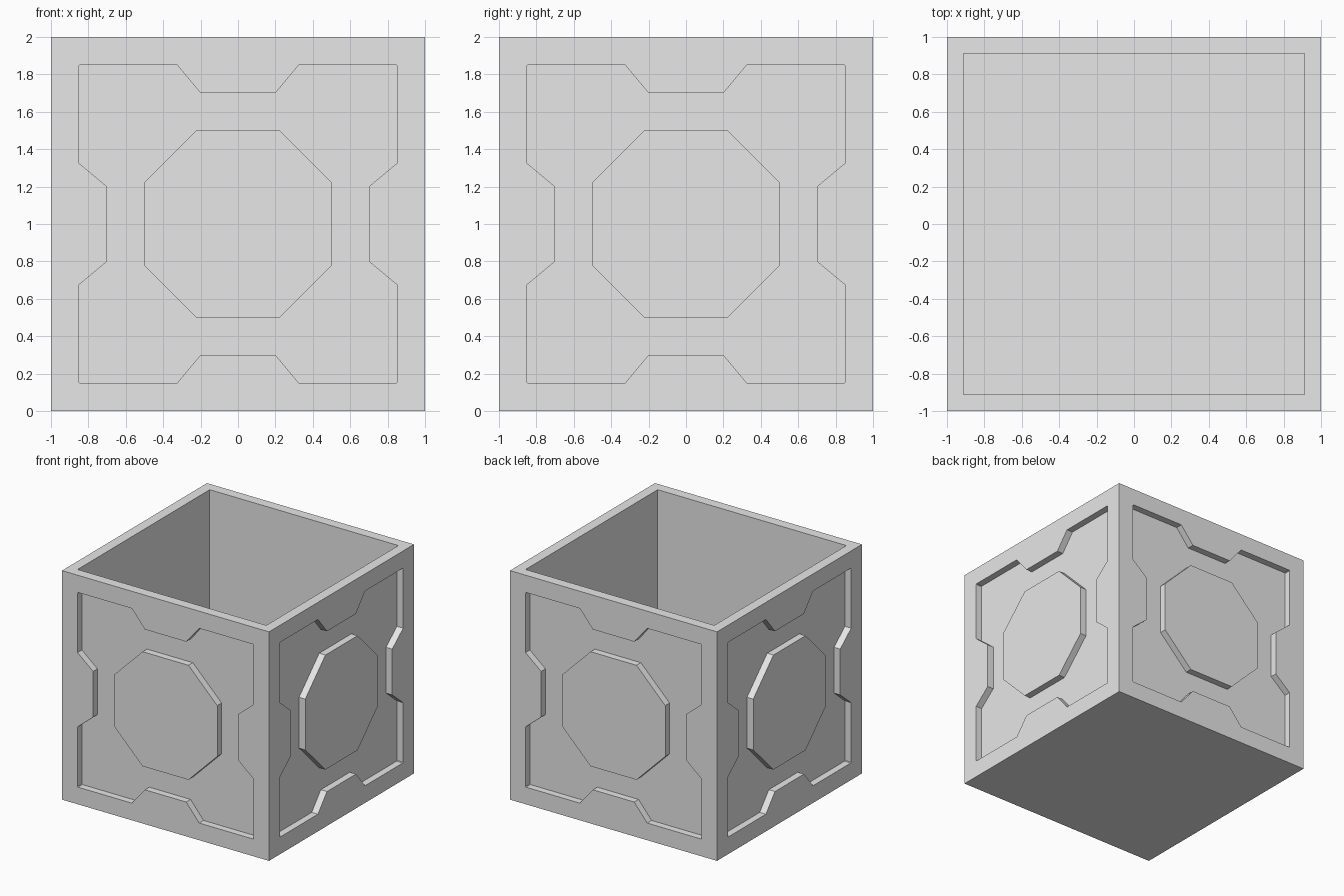
import bpy
import bmesh
import math
from mathutils import Matrix, Vector

default = bpy.data.objects.get("Cube")
if default:
    bpy.data.objects.remove(default, do_unlink=True)

WALL = 0.125     # thickness of walls and floor
RECESS = 0.06    # depth of the carved panels
OVER = 0.05      # cutter overshoot beyond the outer face

grey = bpy.data.materials.new("plain grey")
grey.use_nodes = True
grey.diffuse_color = (0.8, 0.8, 0.8, 1)
grey.node_tree.nodes["Principled BSDF"].inputs["Base Color"].default_value = (0.8, 0.8, 0.8, 1)


def make_object(name, bm):
    bmesh.ops.recalc_face_normals(bm, faces=bm.faces)
    mesh = bpy.data.meshes.new(name)
    bm.to_mesh(mesh)
    bm.free()
    mesh.materials.append(grey)
    obj = bpy.data.objects.new(name, mesh)
    bpy.context.collection.objects.link(obj)
    return obj


def four_fold(points):
    """Repeat a run of outline points around the four quarters."""
    return [Matrix.Rotation(math.pi / 2 * k, 2) @ Vector(p) for k in range(4) for p in points]


def add_prism(bm, outline, turn, outer):
    """Extrude an outline inward from the front side, then turn it about z."""
    verts = [bm.verts.new((p.x, -outer, p.y + 1)) for p in outline]
    face = bm.faces.new(verts)
    side = bmesh.ops.extrude_face_region(bm, geom=[face])["geom"]
    moved = [v for v in side if isinstance(v, bmesh.types.BMVert)]
    bmesh.ops.translate(bm, verts=moved, vec=(0, outer - 1 + RECESS, 0))
    bmesh.ops.rotate(bm, verts=verts + moved, matrix=Matrix.Rotation(turn, 3, "Z"))


# Box with a hollow pushed down from its top face
bm = bmesh.new()
bmesh.ops.create_cube(bm, size=2, matrix=Matrix.Translation((0, 0, 1)))
top = next(f for f in bm.faces if f.normal.z > 0.9)
bmesh.ops.inset_region(bm, faces=[top], thickness=WALL)
hollow = bmesh.ops.extrude_face_region(bm, geom=[top])["geom"]
bmesh.ops.translate(bm, verts=[v for v in hollow if isinstance(v, bmesh.types.BMVert)],
                    vec=(0, 0, WALL - 2))
if top.is_valid:
    bmesh.ops.delete(bm, geom=[top], context="FACES")
box = make_object("box", bm)

# Notched panel outline, one quarter: notch, then slightly clipped corner
panel = four_fold([(0.7, -0.2), (0.7, 0.2), (0.85, 0.325), (0.85, 0.845),
                   (0.845, 0.85), (0.325, 0.85)])
octagon = four_fold([(0.5, -0.222), (0.5, 0.222)])

# Carve the panel into all four sides
bm = bmesh.new()
for k in range(4):
    add_prism(bm, panel, k * math.pi / 2, 1 + OVER)
cutter = make_object("panel_cutter", bm)
cutter.hide_render = True
cutter.hide_viewport = True
cut = box.modifiers.new("carved panels", "BOOLEAN")
cut.operation = "DIFFERENCE"
cut.solver = "EXACT"
cut.object = cutter

# Raised octagon in the middle of each panel, flush with the box
for k, name in enumerate(("front", "left", "back", "right")):
    bm = bmesh.new()
    add_prism(bm, octagon, k * math.pi / 2, 1)
    make_object(name + "_octagon", bm)
